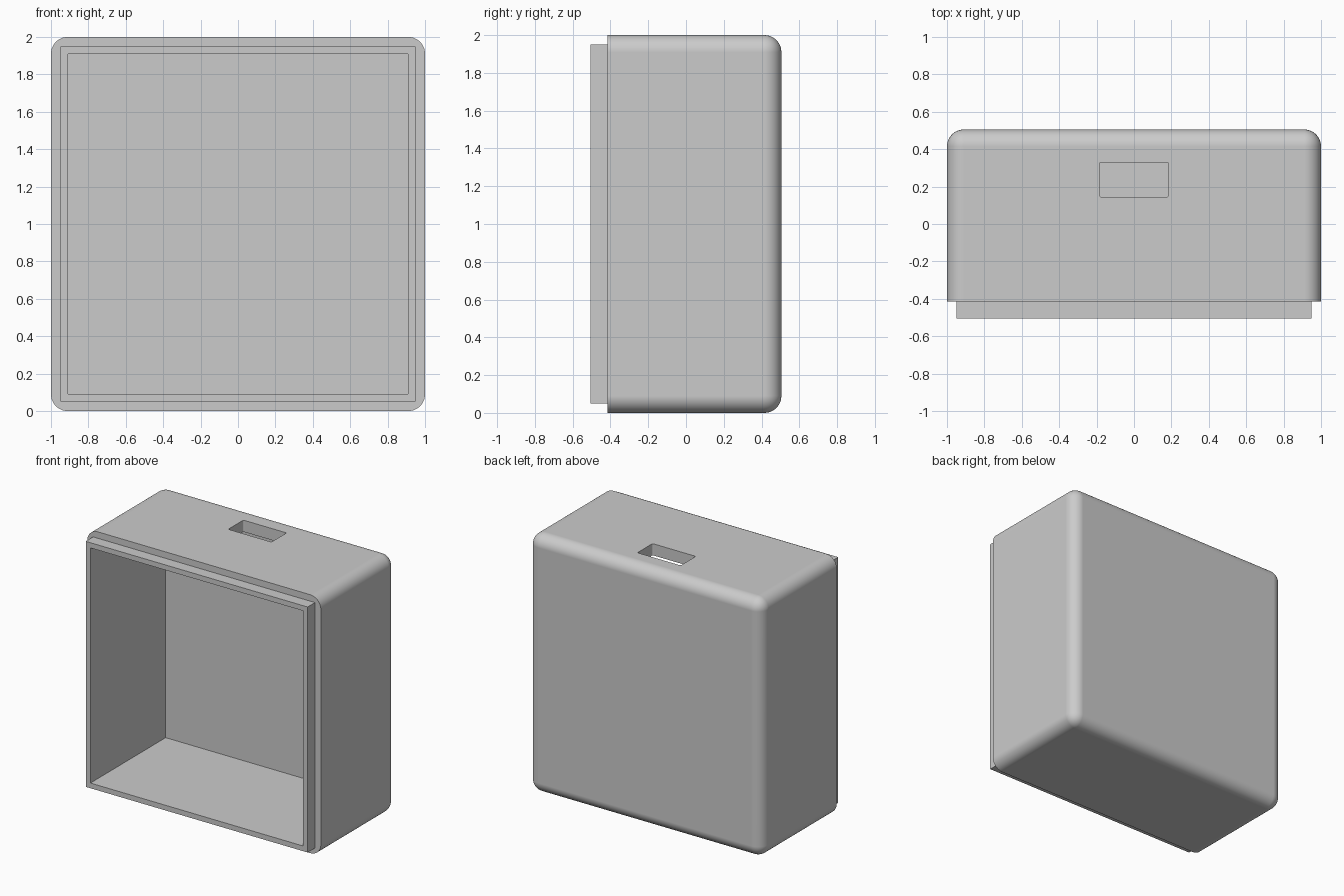
import bpy, bmesh, math
from mathutils import Vector

if "Cube" in bpy.data.objects:
    bpy.data.objects.remove(bpy.data.objects["Cube"], do_unlink=True)

FRONT, SHOULDER, BACK = -0.505, -0.415, 0.505
WALL, RADIUS = 0.09, 0.09

grey = bpy.data.materials.new("plain grey")
grey.use_nodes = True
colour = (0.6, 0.6, 0.6, 1)
grey.diffuse_color = colour
grey.node_tree.nodes["Principled BSDF"].inputs["Base Color"].default_value = colour


def box(name, low, high, radius=0, segments=1, pick=lambda edge: False):
    """Box between two corners, with the picked edges rounded."""
    low, high = Vector(low), Vector(high)
    bm = bmesh.new()
    bmesh.ops.create_cube(bm, size=1)
    for v in bm.verts:
        v.co = (low + high) / 2 + v.co * (high - low)
    edges = [e for e in bm.edges if pick(e)]
    if edges:
        bmesh.ops.bevel(bm, geom=edges, offset=radius, segments=segments,
                        profile=0.5, affect='EDGES')
    mesh = bpy.data.meshes.new(name)
    bm.to_mesh(mesh)
    bm.free()
    mesh.materials.append(grey)
    obj = bpy.data.objects.new(name, mesh)
    bpy.context.collection.objects.link(obj)
    return obj


def combine(target, other, operation):
    """Apply a boolean and remove the helper."""
    other.hide_render = True
    mod = target.modifiers.new(operation.lower(), 'BOOLEAN')
    mod.operation, mod.object, mod.solver = operation, other, 'EXACT'
    bpy.context.view_layer.objects.active = target
    bpy.ops.object.modifier_apply(modifier=mod.name)
    bpy.data.objects.remove(other, do_unlink=True)


def not_front(edge):
    return any(v.co.y > 0 for v in edge.verts)


def upright(edge):
    a, b = edge.verts
    return abs(a.co.z - b.co.z) > 0.01


# Rounded shell, square-edged at the open front
shell = box("box_shell", (-1, SHOULDER, 0), (1, BACK, 2), RADIUS, 10, not_front)

# Stepped lip around the opening
lip = box("lip", (-0.95, FRONT, 0.05), (0.95, 0, 1.95))
combine(shell, lip, 'UNION')

# Hollow interior
inside = 1 - WALL
cavity = box("cavity", (-inside, FRONT - 0.2, WALL), (inside, BACK - WALL, 2 - WALL))
combine(shell, cavity, 'DIFFERENCE')

# Slot through the top wall
slot = box("slot", (-0.185, 0.145, 1.7), (0.185, 0.33, 2.2), 0.01, 4, upright)
combine(shell, slot, 'DIFFERENCE')

# Smooth rounded edges, crisp corners
bpy.ops.object.select_all(action='DESELECT')
shell.select_set(True)
bpy.context.view_layer.objects.active = shell
bpy.ops.object.shade_smooth_by_angle(angle=math.radians(30))
shell.modifiers.new("even shading", 'WEIGHTED_NORMAL').keep_sharp = True
